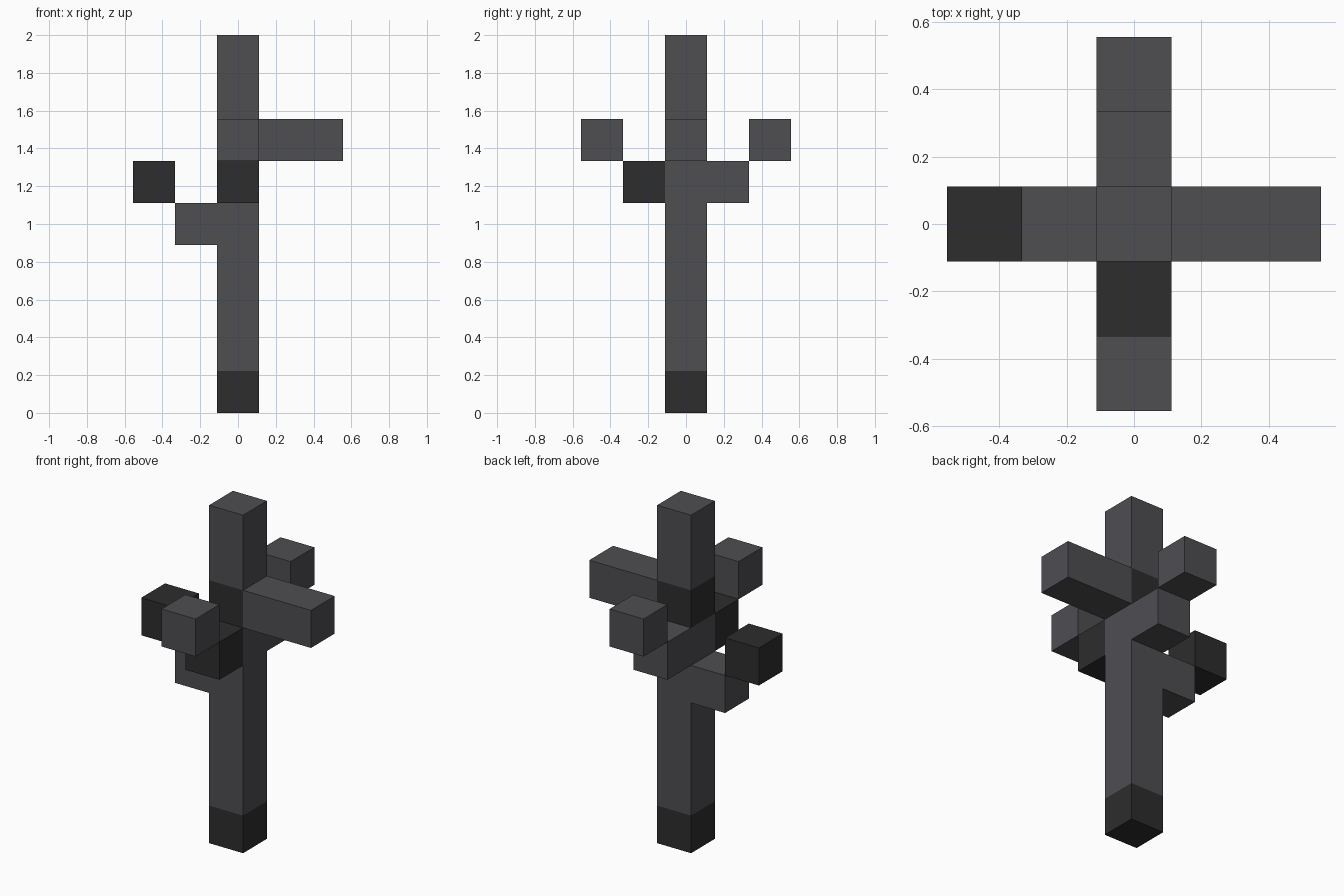
import bpy
import bmesh
from mathutils import Vector

cube = bpy.data.objects.get("Cube")
if cube:
    bpy.data.objects.remove(cube, do_unlink=True)

U = 2 / 9  # edge length of one block


def make_material(name, color):
    mat = bpy.data.materials.new(name)
    mat.use_nodes = True
    mat.diffuse_color = color
    mat.node_tree.nodes["Principled BSDF"].inputs["Base Color"].default_value = color
    return mat


GREY = make_material("slate grey", (0.077, 0.075, 0.083, 1))
DARK = make_material("charcoal", (0.026, 0.026, 0.026, 1))


def block(name, first, last, mat):
    """Box spanning the block cells first..last (x, y centred, z from the ground)."""
    lo = Vector(first) - Vector((0.5, 0.5, 0))
    hi = Vector(last) + Vector((0.5, 0.5, 1))
    bm = bmesh.new()
    bmesh.ops.create_cube(bm, size=1)
    for v in bm.verts:
        v.co = Vector(v.co[i] * (hi[i] - lo[i]) * U for i in range(3))
    mesh = bpy.data.meshes.new(name)
    bm.to_mesh(mesh)
    bm.free()
    mesh.materials.append(mat)
    obj = bpy.data.objects.new(name, mesh)
    obj.location = (lo + hi) / 2 * U
    bpy.context.collection.objects.link(obj)


# Trunk, from the ground up
block("trunk_base", (0, 0, 0), (0, 0, 0), DARK)
block("trunk", (0, 0, 1), (0, 0, 5), GREY)
block("trunk_knot", (0, 0, 6), (0, 0, 6), DARK)
block("trunk_top", (0, 0, 7), (0, 0, 8), GREY)

# Straight branch on the left
block("left_branch", (1, 0, 6), (2, 0, 6), GREY)

# Stepped branches: an inner block and a tip one step further out and up
for side, dx, dy, z, inner, tip in (
    ("right", -1, 0, 4, GREY, DARK),
    ("front", 0, -1, 5, DARK, GREY),
    ("back", 0, 1, 5, GREY, GREY),
):
    near = (dx, dy, z)
    far = (2 * dx, 2 * dy, z + 1)
    block(side + "_branch", near, near, inner)
    block(side + "_branch_tip", far, far, tip)
